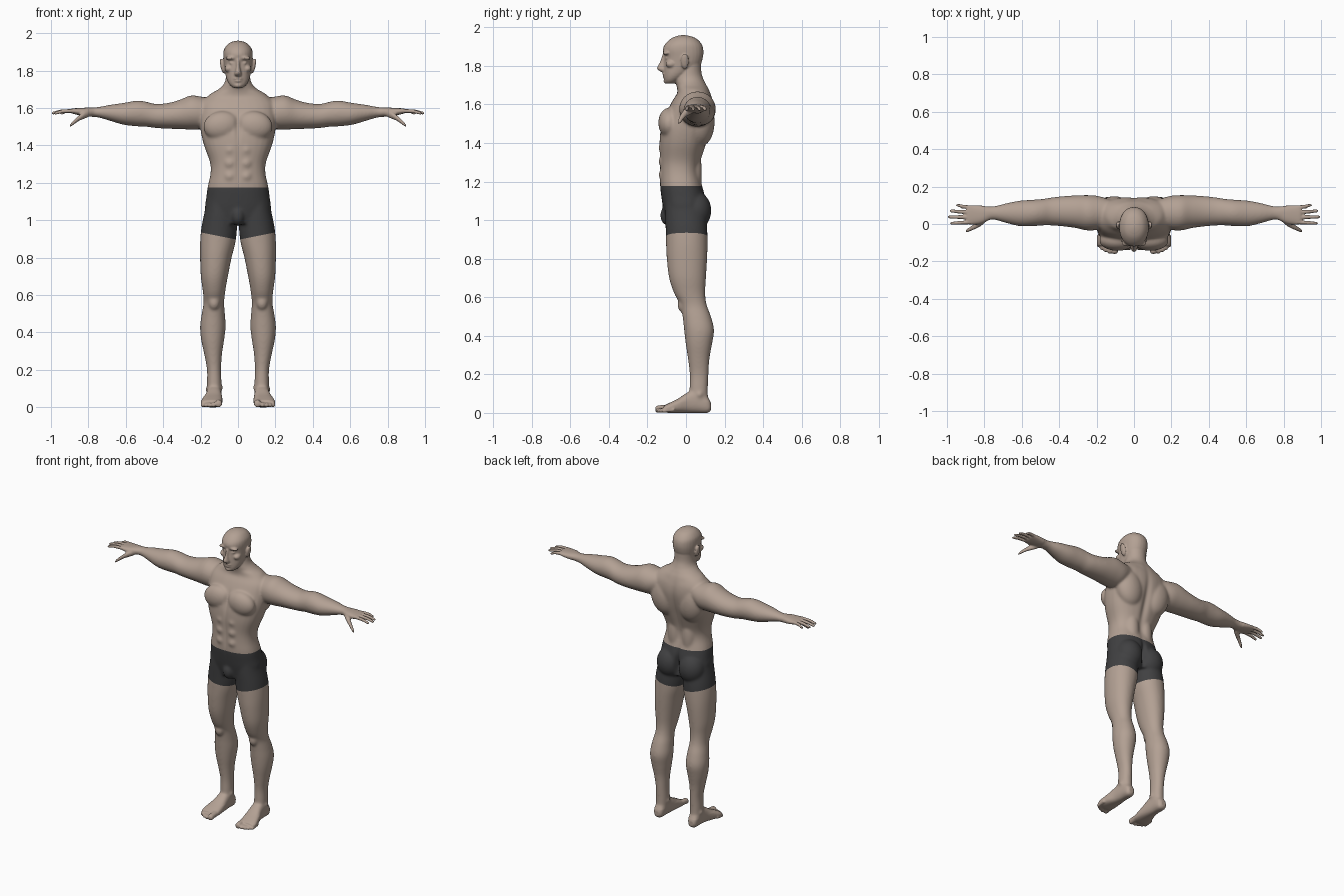
import bpy, bmesh, math
from mathutils import Vector, Matrix

WAIST = 1.176


def material(name, rgb):
    m = bpy.data.materials.new(name)
    m.diffuse_color = (*rgb, 1)
    return m


skin = material("skin", (0.45, 0.355, 0.295))
cloth = material("dark_cloth", (0.052, 0.052, 0.054))
bm = bmesh.new()


def spline(rows, steps=4):
    """Smoothly interpolate a list of cross-sections."""
    out = []
    for i in range(len(rows) - 1):
        a, b, c, d = (rows[max(0, min(len(rows) - 1, i + k))] for k in (-1, 0, 1, 2))
        for s in range(steps):
            t = s / steps
            out.append([0.5 * (2 * q + (r - p) * t + (2 * p - 5 * q + 4 * r - w) * t * t
                               + (3 * q - p - 3 * r + w) * t ** 3)
                        for p, q, r, w in zip(a, b, c, d)])
    return out + [list(rows[-1])]


def loft(axis, rows, power=2.0, sides=(1,), n=28):
    """Rows are (position, u_min, u_max, v_min, v_max) along an axis."""
    for side in sides:
        rings = []
        for t, u0, u1, v0, v1 in spline(rows):
            ring = []
            for k in range(n):
                a = 2 * math.pi * k / n
                c, s = math.cos(a), math.sin(a)
                u = (u0 + u1) / 2 + (u1 - u0) / 2 * math.copysign(abs(c) ** (2 / power), c)
                v = (v0 + v1) / 2 + (v1 - v0) / 2 * math.copysign(abs(s) ** (2 / power), s)
                x, y, z = {'x': (t, u, v), 'y': (u, t, v), 'z': (u, v, t)}[axis]
                ring.append(bm.verts.new((x * side, y, z)))
            rings.append(ring)
        for a, b in zip(rings, rings[1:]):
            for k in range(n):
                bm.faces.new((a[k], a[(k + 1) % n], b[(k + 1) % n], b[k]))
        bm.faces.new(rings[0][::-1])
        bm.faces.new(rings[-1])


def strand(axis, rows):
    """Round digit: rows are (position, u, v, radius), with a rounded tip."""
    loft(axis, [(t, u - r, u + r, v - r, v + r) for t, u, v, r in rows], 2.0, BOTH, 14)


def ball(center, radii, sides=(1,), tilt=0.0):
    for s in sides:
        m = (Matrix.Translation((center[0] * s, center[1], center[2]))
             @ Matrix.Rotation(tilt * s, 4, 'Y') @ Matrix.Diagonal((*radii, 1)))
        bmesh.ops.create_uvsphere(bm, u_segments=24, v_segments=16, radius=1, matrix=m)


BOTH = (1, -1)

# torso, from hips to the slope of the shoulders
loft('z', [(0.98, -.15, .15, -.10, .09), (1.06, -.176, .176, -.118, .10),
           (1.12, -.17, .17, -.128, .10), (1.18, -.162, .162, -.135, .085),
           (1.25, -.147, .147, -.135, .07), (1.31, -.15, .15, -.135, .078),
           (1.40, -.182, .182, -.138, .108), (1.48, -.20, .20, -.13, .132),
           (1.56, -.205, .205, -.10, .145), (1.62, -.20, .20, -.07, .14),
           (1.66, -.165, .165, -.045, .125), (1.69, -.12, .12, -.045, .11)], 2.4)
# chest, back, buttock and groin masses
ball((.088, -.088, 1.505), (.098, .056, .078), BOTH, 0.15)
ball((.105, .075, 1.51), (.095, .074, .13), BOTH, 0.2)
ball((.05, .035, 1.25), (.05, .048, .14), BOTH)
ball((.082, .052, 1.05), (.086, .08, .098), BOTH)
ball((0, -.092, 1.025), (.038, .042, .055))
for z in (1.235, 1.305, 1.375):
    ball((.042, -.108, z), (.038, .034, .038), BOTH)

# neck flaring into the shoulder slope
loft('z', [(1.64, -.18, .18, -.045, .135), (1.675, -.15, .15, -.045, .122),
           (1.70, -.105, .105, -.05, .108), (1.73, -.075, .075, -.058, .092),
           (1.77, -.064, .064, -.05, .08), (1.84, -.062, .062, -.03, .08)])

# skull and jaw
loft('z', [(1.708, -.025, .025, -.105, -.06), (1.725, -.045, .045, -.112, -.035),
           (1.755, -.061, .061, -.115, .01), (1.80, -.071, .071, -.115, .07),
           (1.845, -.077, .077, -.113, .088), (1.885, -.079, .079, -.12, .09),
           (1.915, -.074, .074, -.107, .08), (1.942, -.054, .054, -.078, .054),
           (1.955, -.030, .030, -.048, .022), (1.96, -.008, .008, -.022, -.006)], 2.15)
# nose, brow, eyes, lips, chin, cheeks and ears
loft('z', [(1.765, -.012, .012, -.122, -.09), (1.780, -.020, .020, -.146, -.09),
           (1.792, -.017, .017, -.151, -.09), (1.82, -.011, .011, -.136, -.09),
           (1.86, -.010, .010, -.122, -.09)], 2, n=16)
ball((.034, -.102, 1.868), (.034, .018, .010), BOTH, 0.08)
ball((.032, -.094, 1.843), (.015, .015, .012), BOTH)
ball((0, -.110, 1.757), (.026, .013, .007))
ball((0, -.109, 1.745), (.022, .013, .007))
ball((0, -.100, 1.722), (.024, .017, .015))
ball((.05, -.078, 1.81), (.022, .028, .02), BOTH)
ball((.084, -.006, 1.825), (.010, .021, .042), BOTH, 0.2)

# arms, from shoulder to wrist
loft('x', [(.13, .0, .13, 1.53, 1.65), (.19, -.03, .15, 1.49, 1.66),
           (.25, -.035, .155, 1.485, 1.668), (.31, -.022, .153, 1.487, 1.645),
           (.37, -.014, .150, 1.489, 1.628), (.44, -.008, .142, 1.493, 1.622),
           (.49, -.008, .134, 1.500, 1.634), (.54, -.012, .13, 1.502, 1.640),
           (.61, -.012, .125, 1.510, 1.628), (.68, .004, .112, 1.530, 1.618),
           (.745, .022, .096, 1.549, 1.606), (.79, .022, .094, 1.552, 1.604)],
     2.0, BOTH)
# palm
loft('x', [(.765, .024, .092, 1.556, 1.602), (.81, .004, .098, 1.556, 1.602),
           (.85, -.003, .101, 1.562, 1.600), (.885, -.002, .100, 1.570, 1.598),
           (.895, .004, .094, 1.575, 1.594)], 2.4, BOTH)
# fingers: base y, tip y, tip x
for y0, y1, tip in ((.088, .100, .952), (.062, .070, .988), (.036, .038, .998), (.009, .004, .984)):
    mid = (y0 + y1) / 2
    strand('x', [(.865, y0, 1.585, .011), ((.88 + tip) / 2, mid, 1.583, .0102),
                 (tip - .014, y1, 1.574, .0088), (tip - .003, y1, 1.572, .006),
                 (tip, y1, 1.572, .002)])
# thumb
strand('x', [(.785, .035, 1.575, .018), (.82, .008, 1.563, .020), (.85, -.012, 1.546, .0155),
             (.875, -.026, 1.526, .0125), (.893, -.035, 1.510, .0095), (.90, -.038, 1.503, .004)])

# legs, from hip to ankle
loft('z', [(1.12, .03, .165, -.105, .085), (1.04, .008, .180, -.108, .10),
           (.96, .005, .196, -.106, .11), (.88, .014, .203, -.104, .112),
           (.80, .034, .203, -.10, .110), (.70, .054, .199, -.088, .104),
           (.62, .068, .188, -.062, .100), (.56, .074, .184, -.030, .108),
           (.50, .070, .194, -.018, .130), (.43, .066, .203, -.010, .146),
           (.36, .074, .197, -.002, .136), (.28, .086, .180, .010, .122),
           (.20, .090, .166, .019, .117), (.12, .088, .166, .018, .114),
           (.05, .092, .162, .02, .115)], 2.1, BOTH)
# kneecaps and ankle bones
ball((.128, -.018, .56), (.03, .026, .04), BOTH)
ball((.092, .06, .105), (.012, .018, .018), BOTH)
ball((.162, .07, .095), (.012, .018, .018), BOTH)
# feet
loft('y', [(.130, .112, .146, .015, .05), (.112, .096, .160, .0, .085),
           (.06, .090, .166, .0, .125), (.01, .086, .172, .0, .108),
           (-.04, .083, .188, .0, .075), (-.09, .084, .200, .0, .050),
           (-.115, .088, .194, .003, .038)], 2.5, BOTH)
# toes: x, radius, tip y
for x, r, tip in ((.104, .019, -.160), (.131, .0125, -.158), (.152, .012, -.150),
                  (.171, .0115, -.139), (.188, .011, -.125)):
    strand('y', [(tip + .065, x, r + .006, r), (tip + .03, x, r + .003, r),
                 (tip + .010, x, r, r), (tip + .003, x, r, r * .75), (tip, x, r, r * .3)])

# fuse all the masses into one skin
bmesh.ops.recalc_face_normals(bm, faces=bm.faces)
mesh = bpy.data.meshes.new("masses")
bm.to_mesh(mesh)
bm.free()
masses = bpy.data.objects.new("masses", mesh)
bpy.context.collection.objects.link(masses)
mod = masses.modifiers.new("fuse", 'REMESH')
mod.mode = 'VOXEL'
mod.voxel_size = 0.0052
fused = bpy.data.meshes.new_from_object(masses.evaluated_get(bpy.context.evaluated_depsgraph_get()))
bpy.data.objects.remove(masses)
bm = bmesh.new()
bm.from_mesh(fused)


def relax(verts, count):
    for _ in range(count):
        bmesh.ops.smooth_vert(bm, verts=verts, factor=0.5,
                              use_axis_x=True, use_axis_y=True, use_axis_z=True)


relax(bm.verts[:], 2)
relax([v for v in bm.verts if abs(v.co.x) < .8 and .06 < v.co.z < 1.70], 14)

# soft grooves: center, reach, push along y
grooves = [((0, .13, 1.40), (.022, .09, .20), -.014), ((0, .13, 1.06), (.014, .09, .07), -.030),
           ((0, -.14, 1.50), (.014, .06, .07), .009), ((0, -.14, 1.30), (.010, .05, .12), .005),
           ((.033, -.12, 1.850), (.014, .03, .007), .005),
           ((0, -.13, 1.751), (.020, .03, .003), .004)]
for v in bm.verts:
    p = Vector((abs(v.co.x), v.co.y, v.co.z))
    for c, r, push in grooves:
        d = sum(((p[i] - c[i]) / r[i]) ** 2 for i in range(3))
        if d < 9:
            v.co.y += push * math.exp(-d)


# cut clean waist and leg hems
def cut(test, co, no):
    faces = [f for f in bm.faces if test(f.calc_center_median())]
    geom = {g for f in faces for g in (*f.verts, *f.edges)}
    bmesh.ops.bisect_plane(bm, geom=faces + list(geom), dist=1e-5, plane_co=co, plane_no=no)


cut(lambda c: abs(c.z - WAIST) < .03, (0, 0, WAIST), (0, 0, 1))
for s in BOTH:
    cut(lambda c: c.x * s > 0 and .85 < c.z < 1.0, (0, 0, .895), (-.2 * s, 0, 1))


def is_shorts(f):
    c = f.calc_center_median()
    return .895 + .2 * abs(c.x) < c.z < WAIST and abs(c.x) < .3


# skin and shorts become two objects sharing the cut edges
for name, mat, keep in (("body", skin, False), ("shorts", cloth, True)):
    part = bm.copy()
    bmesh.ops.delete(part, geom=[f for f in part.faces if is_shorts(f) != keep], context='FACES')
    for f in part.faces:
        f.smooth = True
    me = bpy.data.meshes.new(name)
    part.to_mesh(me)
    part.free()
    me.materials.clear()
    me.materials.append(mat)
    bpy.context.collection.objects.link(bpy.data.objects.new(name, me))
bm.free()
